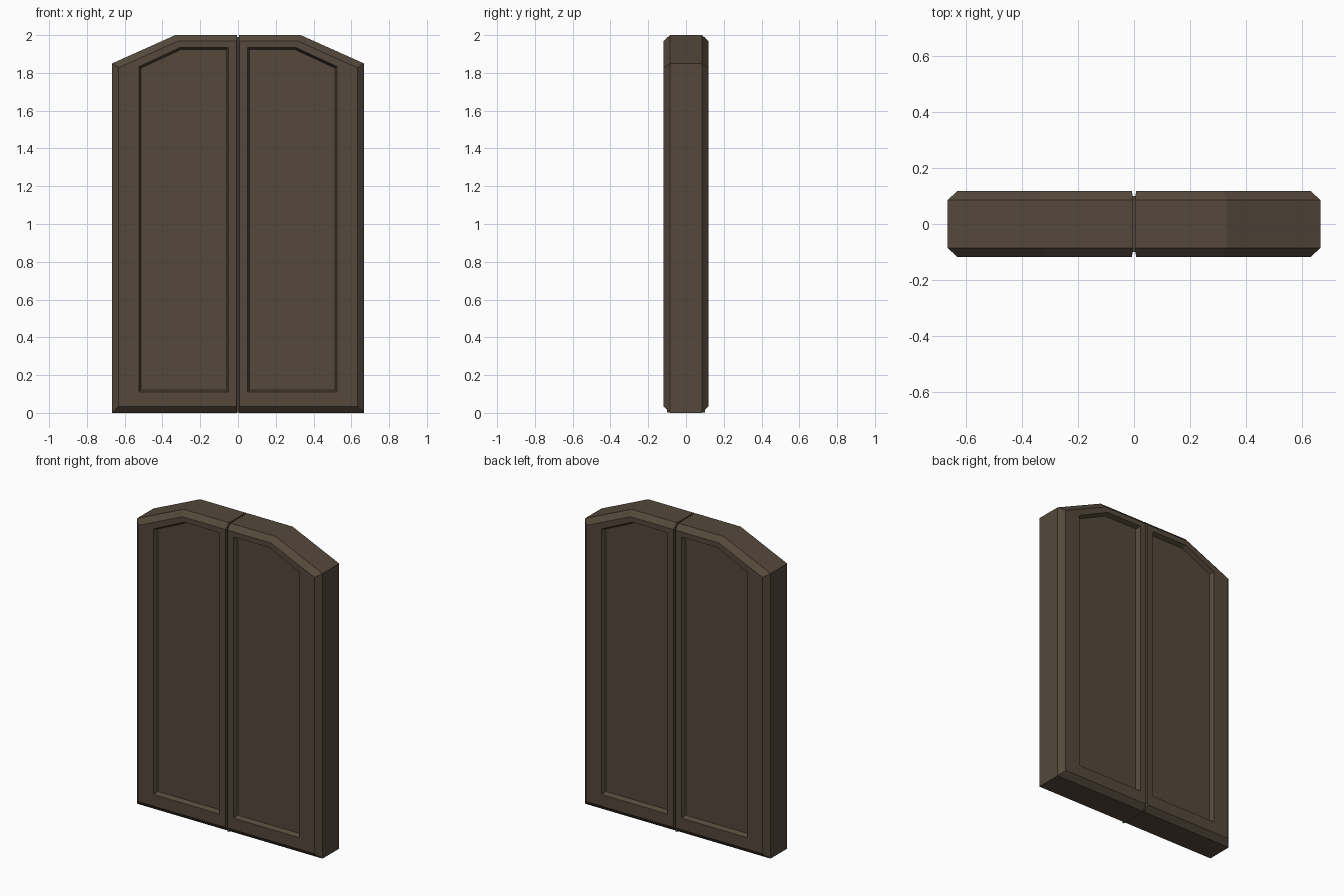
import bpy, bmesh
from mathutils import Vector

if "Cube" in bpy.data.objects:
    bpy.data.objects.remove(bpy.data.objects["Cube"])

wood = bpy.data.materials.new("dark_wood")
wood.diffuse_color = (0.09, 0.066, 0.044, 1)
wood.use_nodes = True
wood.node_tree.nodes["Principled BSDF"].inputs["Base Color"].default_value = wood.diffuse_color


def inset(points, dists):
    """Offset a counter-clockwise polygon inward, one distance per edge."""
    n, lines, out = len(points), [], []
    for i in range(n):
        a, b = Vector(points[i]), Vector(points[(i + 1) % n])
        d = (b - a).normalized()
        lines.append((a + Vector((-d.y, d.x)) * dists[i], d))
    for i in range(n):
        (p, d), (q, e) = lines[i - 1], lines[i]
        t = (q - p).cross(e) / d.cross(e)
        out.append(tuple(p + d * t))
    return out


def loft(name, loops):
    """Skin a list of (outline, y) loops and cap both ends."""
    bm = bmesh.new()
    rings = [[bm.verts.new((x, y, z)) for x, z in pts] for pts, y in loops]
    for a, b in zip(rings, rings[1:]):
        for i in range(len(a)):
            j = (i + 1) % len(a)
            bm.faces.new((a[i], a[j], b[j], b[i]))
    bm.faces.new(rings[0])
    bm.faces.new(rings[-1])
    bmesh.ops.recalc_face_normals(bm, faces=bm.faces)
    me = bpy.data.meshes.new(name)
    bm.to_mesh(me)
    bm.free()
    me.materials.append(wood)
    ob = bpy.data.objects.new(name, me)
    bpy.context.collection.objects.link(ob)


# right-hand outlines; edges run bottom, outer side, slope, top, meeting edge
leaf = [(0.004, 0), (0.667, 0), (0.667, 1.85), (0.332, 2.0), (0.004, 2.0)]
panel = [(0.05, 0.11), (0.525, 0.11), (0.525, 1.833), (0.305, 1.935), (0.05, 1.935)]
face = inset(leaf, [0.035, 0.035, 0.035, 0.032, 0.003])
floor = inset(panel, [0.012] * 5)

# half of the cross-section: panel floor, panel rim, front face, chamfer
half = [(floor, -0.09), (panel, -0.118), (face, -0.118), (leaf, -0.085)]
for side, s in (("left", -1), ("right", 1)):
    loops = half + [(p, -y) for p, y in reversed(half)]
    loft(side + "_door_leaf", [([(s * x, z) for x, z in p], y) for p, y in loops])

# filler closing the seam between the leaves
seam = [(-0.005, 0.002), (0.005, 0.002), (0.005, 1.99), (-0.005, 1.99)]
loft("centre_seam", [(seam, -0.1), (seam, 0.1)])
